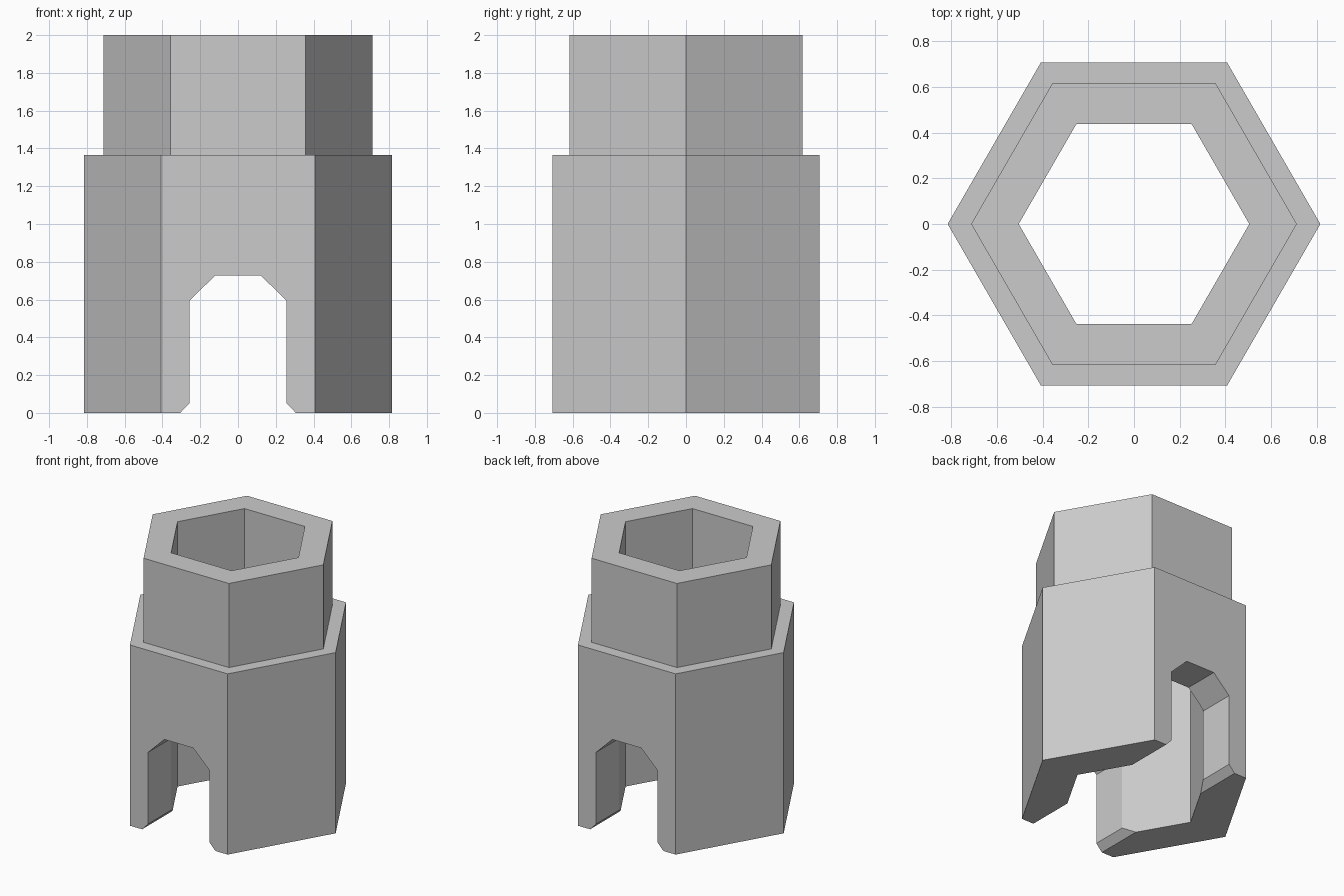
import bpy, bmesh
from math import cos, sin, pi

cube = bpy.data.objects.get("Cube")
if cube:
    bpy.data.objects.remove(cube, do_unlink=True)

grey = bpy.data.materials.new("plain_grey")
grey.use_nodes = True
colour = (0.6, 0.6, 0.6, 1)
grey.diffuse_color = colour
grey.node_tree.nodes["Principled BSDF"].inputs["Base Color"].default_value = colour


def make_object(name, bm):
    bmesh.ops.recalc_face_normals(bm, faces=bm.faces)
    mesh = bpy.data.meshes.new(name)
    bm.to_mesh(mesh)
    bm.free()
    mesh.materials.append(grey)
    obj = bpy.data.objects.new(name, mesh)
    bpy.context.collection.objects.link(obj)
    return obj


def hex_tube(name, profile, sides=6):
    """Sweep a closed (radius, height) profile around z with flat sides."""
    bm = bmesh.new()
    rings = [[bm.verts.new((r * cos(2 * pi * i / sides), r * sin(2 * pi * i / sides), z))
              for i in range(sides)] for r, z in profile]
    for k, ring in enumerate(rings):
        after = rings[(k + 1) % len(rings)]
        for i in range(sides):
            j = (i + 1) % sides
            bm.faces.new((ring[i], ring[j], after[j], after[i]))
    return make_object(name, bm)


def prism_y(name, outline, depth):
    """Extrude an (x, z) outline through the model along y."""
    bm = bmesh.new()
    face = bm.faces.new([bm.verts.new((x, -depth, z)) for x, z in outline])
    moved = bmesh.ops.extrude_face_region(bm, geom=[face])["geom"]
    bmesh.ops.translate(bm, vec=(0, 2 * depth, 0),
                        verts=[v for v in moved if isinstance(v, bmesh.types.BMVert)])
    return make_object(name, bm)


# Stepped hexagonal socket with a straight hexagonal bore
outer, collar, bore, step = 0.816, 0.713, 0.505, 1.365
body = hex_tube("socket_body", [(outer, 0), (outer, step), (collar, step),
                                (collar, 2), (bore, 2), (bore, 0)])

# Arched slot from front to back, flared at its foot
half = [(0.356, 0), (0.306, 0), (0.256, 0.053), (0.256, 0.595), (0.12, 0.728)]
half[0] = (0.306, -0.1)
cutter = prism_y("slot_cutter", half + [(-x, z) for x, z in reversed(half)], 1)
cutter.hide_render = True

cut = body.modifiers.new("slot", "BOOLEAN")
cut.operation = "DIFFERENCE"
cut.solver = "EXACT"
cut.object = cutter

# Apply the cut and drop the cutter
bpy.context.view_layer.update()
result = bpy.data.meshes.new_from_object(body.evaluated_get(bpy.context.evaluated_depsgraph_get()))
body.modifiers.clear()
body.data = result
bpy.data.objects.remove(cutter, do_unlink=True)
